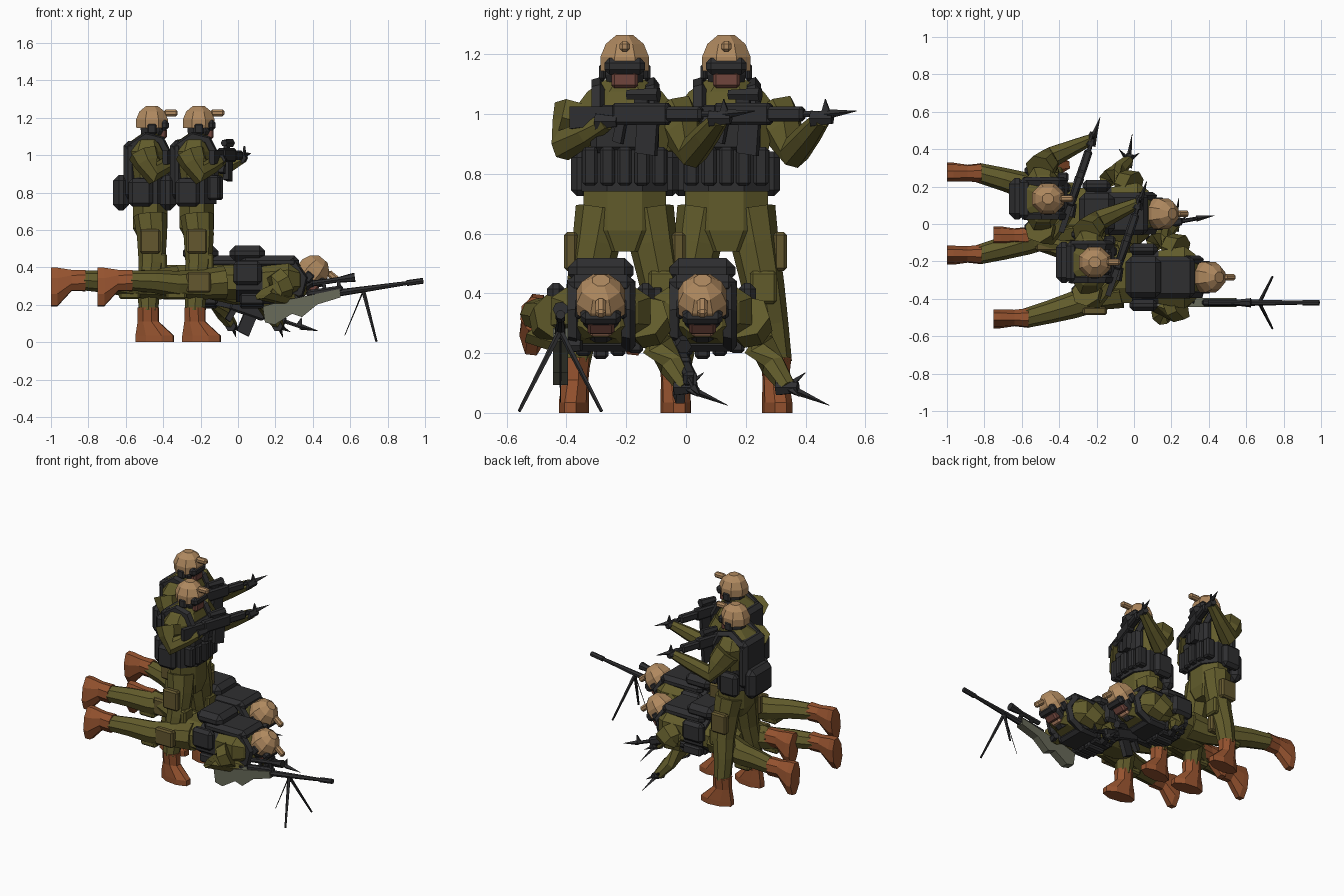
import bpy, bmesh, math
from mathutils import Matrix, Vector

cube = bpy.data.objects.get("Cube")
if cube:
    bpy.data.objects.remove(cube, do_unlink=True)


def material(name, *rgb):
    m = bpy.data.materials.new(name)
    m.use_nodes = True
    m.diffuse_color = (*rgb, 1)
    m.node_tree.nodes["Principled BSDF"].inputs["Base Color"].default_value = (*rgb, 1)
    return m


OLIVE = material("olive cloth", 0.12, 0.105, 0.024)
BLACK = material("black gear", 0.028, 0.028, 0.03)
TAN = material("tan helmet", 0.43, 0.25, 0.115)
BOOT = material("brown leather", 0.3, 0.085, 0.028)
SKIN = material("shaded skin", 0.16, 0.06, 0.045)
NECK = material("pale skin", 0.42, 0.21, 0.12)
STOCK = material("grey green stock", 0.14, 0.145, 0.1)
POUCH = material("brown olive pouch", 0.125, 0.095, 0.028)
T = Matrix.Translation
WORLD = Matrix()


def finish(name, bm, mat, m):
    bmesh.ops.recalc_face_normals(bm, faces=bm.faces)
    bm.transform(m)
    me = bpy.data.meshes.new(name)
    bm.to_mesh(me)
    bm.free()
    me.materials.append(mat)
    ob = bpy.data.objects.new(name, me)
    bpy.context.collection.objects.link(ob)
    return ob


def skin_rings(name, rings, mat, m):
    """Bridge a list of point rings into a closed body."""
    bm = bmesh.new()
    loops = [[bm.verts.new(p) for p in ring] for ring in rings]
    count = len(loops[0])
    for lower, upper in zip(loops, loops[1:]):
        for i in range(count):
            j = (i + 1) % count
            bm.faces.new((lower[i], lower[j], upper[j], upper[i]))
    bm.faces.new(loops[0])
    bm.faces.new(loops[-1])
    return finish(name, bm, mat, m)


def loft(name, sections, mat, m, sides=8):
    """Stack of ellipses, each given as (x, z, x radius, y radius)."""
    angles = [math.tau * (i + 0.5) / sides for i in range(sides)]
    return skin_rings(name, [[(x + rx * math.cos(a), ry * math.sin(a), z) for a in angles]
                             for x, z, rx, ry in sections], mat, m)


def limb(name, points, start, end, mat, m, sides=7):
    """Tube along points whose radius runs evenly from start to end."""
    points = [Vector(p) for p in points]
    last = len(points) - 1
    rings = []
    for k, p in enumerate(points):
        along = (points[min(k + 1, last)] - points[max(k - 1, 0)]).normalized()
        helper = Vector((0, 0, 1)) if abs(along.z) < 0.8 else Vector((1, 0, 0))
        side = along.cross(helper).normalized()
        up = side.cross(along)
        radius = start + (end - start) * k / last
        angles = [math.tau * i / sides for i in range(sides)]
        rings.append([p + radius * (side * math.cos(a) + up * math.sin(a)) for a in angles])
    return skin_rings(name, rings, mat, m)


def box(name, at, size, mat, m, bevel=0.01):
    bm = bmesh.new()
    bmesh.ops.create_cube(bm, size=1, matrix=T(at) @ Matrix.Diagonal((*size, 1)))
    bmesh.ops.bevel(bm, geom=bm.edges[:], offset=bevel, segments=1, affect='EDGES')
    return finish(name, bm, mat, m)


def plate(name, profile, width, mat, m):
    """Side outline in x and z, given thickness along y."""
    return skin_rings(name, [[(x, y, z) for x, z in profile]
                             for y in (-width / 2, width / 2)], mat, m)


def spike(name, base, tip, m):
    base, tip = Vector(base), Vector(tip)
    limb(name, [base, base.lerp(tip, 0.5), tip], 0.016, 0.001, BLACK, m, sides=4)


def hand(name, at, m, spiky):
    at = Vector(at)
    reach = Vector((0.01, 0.035, 0))
    limb(name + "_glove", [at - reach, at, at + reach], 0.03, 0.02, BLACK, m, sides=6)
    if spiky:
        for offset in ((0.02, 0.14, -0.06), (0.06, 0.04, -0.03), (-0.05, 0.06, 0.05)):
            spike(name + "_spike", at, at + Vector(offset), m)


def head(m):
    loft("balaclava", [(0, 1.03, 0.05, 0.05), (0, 1.08, 0.06, 0.06),
                       (0.01, 1.13, 0.075, 0.07), (0, 1.2, 0.075, 0.07)], BLACK, m)
    box("face", (0.055, 0, 1.115), (0.05, 0.09, 0.055), SKIN, m)
    box("neck", (0.035, 0, 1.08), (0.05, 0.075, 0.04), NECK, m)
    box("goggles", (0.066, 0, 1.16), (0.05, 0.135, 0.055), BLACK, m, bevel=0.016)
    dome = [math.radians(a) for a in (-15, 12, 40, 70)]
    loft("helmet", [(0, 1.17 + 0.1 * math.sin(a), 0.094 * math.cos(a), 0.09 * math.cos(a))
                    for a in dome], TAN, m)
    box("helmet_mount", (0.1, 0, 1.226), (0.075, 0.035, 0.036), TAN, m)
    for s in (-1, 1):
        box("ear_cover", (0, s * 0.074, 1.14), (0.055, 0.025, 0.06), BLACK, m)


def soldier_body(m, spread):
    loft("trousers_seat", [(0, 0.54, 0.07, 0.085), (-0.01, 0.61, 0.1, 0.15),
                           (-0.01, 0.8, 0.1, 0.15)], OLIVE, m)
    loft("jacket", [(-0.015, 0.84, 0.115, 0.145), (-0.03, 1.02, 0.12, 0.18),
                    (-0.025, 1.075, 0.095, 0.135), (0, 1.115, 0.06, 0.07)], OLIVE, m)
    loft("belt_vest", [(-0.015, z, 0.12, 0.156) for z in (0.74, 0.88)], BLACK, m)
    # front and back panels with their pouches
    box("back_panel", (-0.118, 0, 0.92), (0.07, 0.225, 0.31), BLACK, m, bevel=0.025)
    box("back_pouch", (-0.165, 0, 0.8), (0.085, 0.22, 0.19), BLACK, m, bevel=0.03)
    box("chest_plate", (0.075, 0, 0.95), (0.06, 0.23, 0.16), BLACK, m, bevel=0.02)
    for k in range(-2, 3):
        box("front_pouch", (0.1 - abs(k) * 0.01, k * 0.058, 0.825), (0.06, 0.05, 0.13), BLACK, m)
    for s, side in ((-1, "right"), (1, "left")):
        box(side + "_side_pouch", (-0.06, s * 0.15, 0.8), (0.13, 0.06, 0.15), BLACK, m, bevel=0.02)
        strap = [(0.085, 1), (0.045, 1.08), (-0.03, 1.1), (-0.13, 1.03)]
        limb(side + "_strap", [(x, s * 0.09, z) for x, z in strap], 0.026, 0.026, BLACK, m, sides=5)
        # legs, knee pads, thigh pouches and boots
        knee = 0.04 + spread / 2
        limb(side + "_leg", [(-0.01, s * 0.075, 0.68), (0, s * 0.095, 0.57), (0, s * knee, 0.42),
                             (-0.015, s * (knee + spread) / 2, 0.3), (-0.02, s * spread, 0.165)],
             0.09, 0.052, OLIVE, m, sides=8)
        box(side + "_knee_pad", (0.06, s * knee, 0.42), (0.04, 0.09, 0.11), OLIVE, m)
        box(side + "_thigh_pouch", (-0.01, s * 0.18, 0.54), (0.11, 0.045, 0.13), POUCH, m)
        turn = T((0, s * spread, 0)) @ Matrix.Rotation(s * 0.12, 4, 'Z')
        loft(side + "_boot", [(0.015, 0, 0.11, 0.05), (0.015, 0.035, 0.11, 0.05),
                              (-0.02, 0.11, 0.06, 0.045), (-0.02, 0.185, 0.06, 0.054)],
             BOOT, m @ turn)


def arms(m, left, right, spiky):
    for side, path in (("left", left), ("right", right)):
        shoulder, elbow, wrist = [Vector(p) for p in path]
        limb(side + "_arm", [shoulder, shoulder.lerp(elbow, 0.5), elbow, elbow.lerp(wrist, 0.5), wrist],
             0.084, 0.03, OLIVE, m)
        hand(side + "_hand", wrist, m, spiky and side == "left")


def aim(start, end):
    """Frame at start whose x axis points to end."""
    d = Vector(end) - Vector(start)
    return (T(start) @ Matrix.Rotation(math.atan2(d.y, d.x), 4, 'Z')
            @ Matrix.Rotation(-math.atan2(d.z, d.xy.length), 4, 'Y'))


def carbine(m):
    plate("carbine_stock", [(0, -0.05), (0, 0.025), (0.17, 0.025), (0.17, -0.03)], 0.03, BLACK, m)
    box("carbine_receiver", (0.25, 0, 0), (0.2, 0.045, 0.075), BLACK, m)
    plate("carbine_magazine", [(0.24, 0), (0.31, 0), (0.3, -0.14), (0.23, -0.13)], 0.03, BLACK, m)
    plate("carbine_grip", [(0.17, 0), (0.2, 0), (0.18, -0.1), (0.15, -0.09)], 0.03, BLACK, m)
    box("carbine_handguard", (0.4, 0, 0), (0.13, 0.045, 0.05), BLACK, m)
    limb("carbine_barrel", [(0.45, 0, 0), (0.57, 0, 0)], 0.012, 0.01, BLACK, m, sides=6)
    limb("carbine_scope", [(0.2, 0, 0.065), (0.31, 0, 0.065)], 0.018, 0.026, BLACK, m, sides=6)
    box("carbine_scope_mount", (0.25, 0, 0.04), (0.05, 0.02, 0.03), BLACK, m, bevel=0.002)
    plate("carbine_front_sight", [(0.525, 0), (0.56, 0), (0.54, 0.05)], 0.01, BLACK, m)
    spike("carbine_muzzle_spike", (0.55, 0, 0), (0.65, 0, 0.01), m)


def long_rifle(m):
    plate("long_rifle_stock", [(0, -0.1), (0, -0.015), (0.1, 0), (0.42, 0.02), (0.42, -0.025),
                               (0.29, -0.045), (0.2, -0.1), (0.15, -0.075), (0.05, -0.12)],
          0.05, STOCK, m)
    box("long_rifle_action", (0.34, 0, 0.02), (0.2, 0.035, 0.035), BLACK, m)
    limb("long_rifle_barrel", [(0.4, 0, 0), (0.78, 0, 0)], 0.02, 0.011, BLACK, m)
    limb("long_rifle_muzzle", [(0.78, 0, 0), (0.87, 0, 0)], 0.016, 0.016, BLACK, m)
    limb("long_rifle_scope", [(0.28, 0, 0.07), (0.45, 0, 0.07)], 0.016, 0.014, BLACK, m)
    limb("long_rifle_scope_bell", [(0.42, 0, 0.07), (0.46, 0, 0.07), (0.51, 0, 0.07)],
         0.014, 0.026, BLACK, m)
    for x in (0.34, 0.42):
        box("scope_ring", (x, 0, 0.045), (0.02, 0.02, 0.04), BLACK, m, bevel=0.002)


def bipod(top):
    for s in (-1, 1):
        foot = top + Vector((0.07, s * 0.138, -0.27))
        limb("bipod_leg", [top, top.lerp(foot, 0.5), foot], 0.011, 0.006, BLACK, WORLD, sides=5)
    limb("sling", [top, top + Vector((-0.1, 0, -0.24))], 0.004, 0.002, BLACK, WORLD, sides=4)


# two standing figures aiming across the chest
for x, y in ((-0.46, 0.135), (-0.21, -0.205)):
    m = T((x, y, 0))
    soldier_body(m, spread=0.168)
    head(m)
    arms(m, left=[(-0.045, 0.155, 1.01), (0.03, 0.23, 0.875), (0.235, 0.32, 0.985)],
         right=[(-0.045, -0.155, 1.01), (0, -0.195, 0.9), (0.125, -0.06, 0.975)], spiky=False)
    carbine(m @ aim((0.07, -0.18, 1), (0.25, 0.35, 1)))

# two prone figures with raised heads
for x, y in ((0, -0.285), (-0.25, 0.055)):
    m = T((x, y, 0))
    soldier_body(m @ T((-0.75, 0, 0.31)) @ Matrix.Rotation(math.pi / 2, 4, 'Y'), spread=0.22)
    head(m @ T((0.415, 0, 0.395)) @ Matrix.Rotation(math.radians(40), 4, 'Y') @ T((0, 0, -1.2)))
    arms(m, left=[(0.25, 0.145, 0.32), (0.12, 0.19, 0.23), (0.22, 0.285, 0.085)],
         right=[(0.25, -0.15, 0.32), (0.14, -0.205, 0.265), (0.31, -0.1, 0.225)], spiky=True)

long_rifle(aim((0.13, -0.42, 0.205), (1, -0.42, 0.33)))
bipod(Vector((0.67, -0.42, 0.275)))
carbine(aim((-0.18, -0.06, 0.26), (0.37, 0.035, 0.07)))
